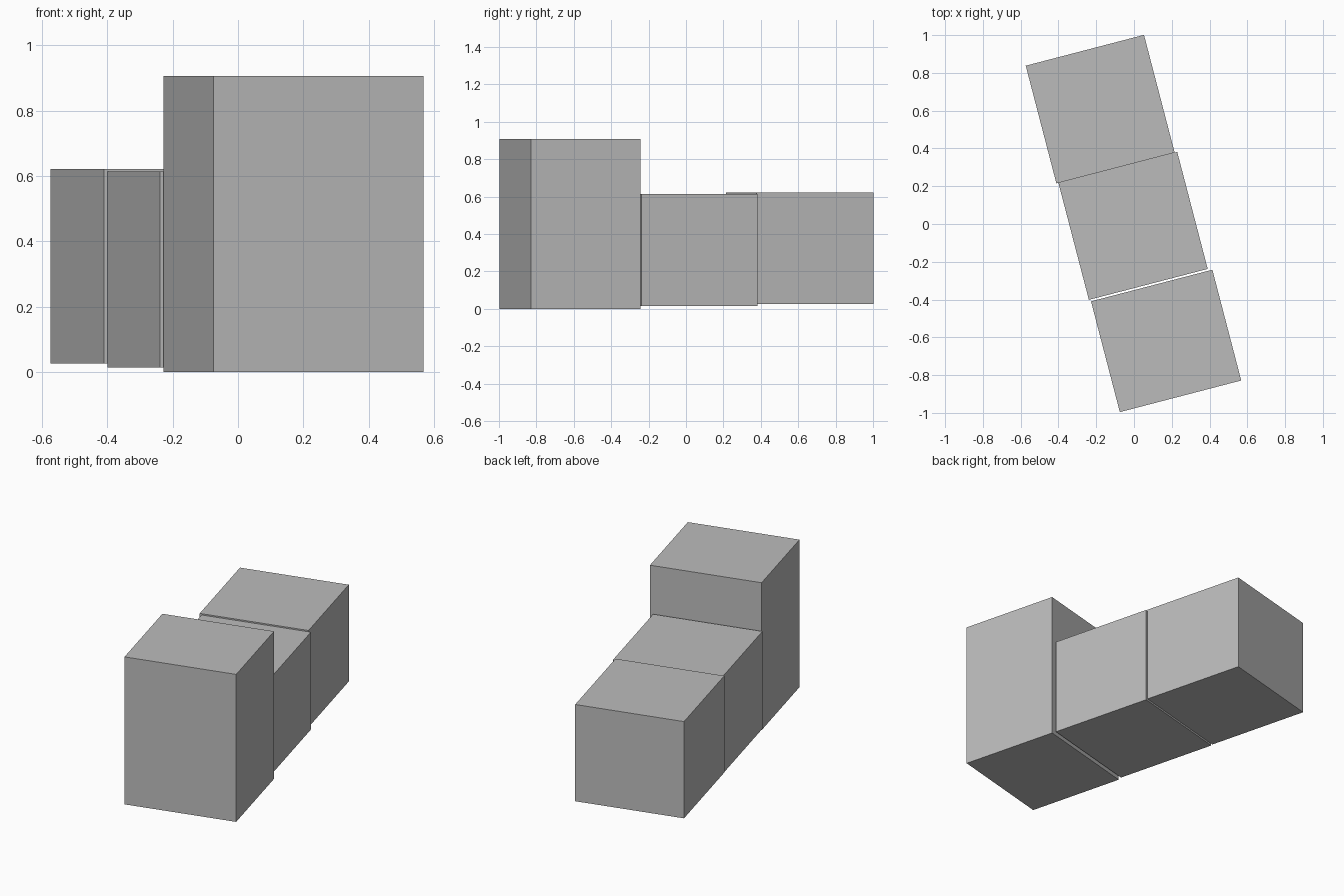
import bpy
import math

cube = bpy.data.objects.get("Cube")
if cube:
    bpy.data.objects.remove(cube, do_unlink=True)

# Single plain grey
grey = bpy.data.materials.new("plain_grey")
grey.use_nodes = True
colour = (0.5, 0.5, 0.5, 1)
grey.diffuse_color = colour
grey.node_tree.nodes["Principled BSDF"].inputs["Base Color"].default_value = colour

TURN = math.radians(14.6)  # the whole row is turned about z


def block(name, centre, width, depth, bottom, top):
    """Upright box, turned with the row."""
    bpy.ops.mesh.primitive_cube_add(
        size=1,
        location=(centre[0], centre[1], (bottom + top) / 2),
        rotation=(0, 0, TURN),
    )
    obj = bpy.context.object
    obj.name = name
    obj.scale = (width, depth, top - bottom)
    bpy.ops.object.transform_apply(location=False, rotation=False, scale=True)
    obj.data.materials.append(grey)
    return obj


# Tall block in front, two lower blocks behind it
block("tall_front_block", (0.17, -0.619), 0.664, 0.606, 0.0, 0.907)
block("middle_block", (-0.005, -0.01), 0.65, 0.64, 0.015, 0.614)
block("back_block", (-0.179, 0.608), 0.647, 0.644, 0.027, 0.622)
